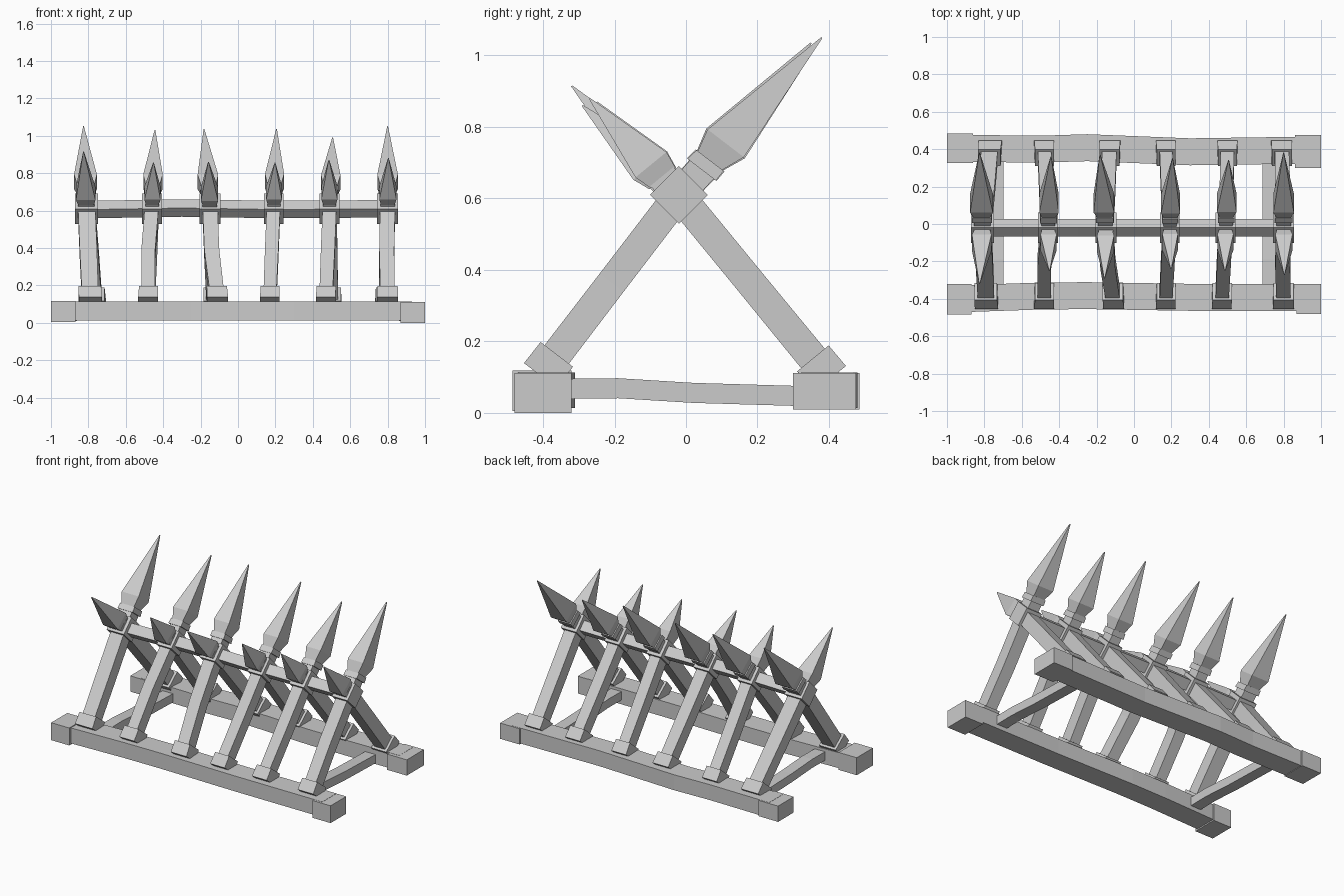
import bpy, bmesh
from mathutils import Vector

cube = bpy.data.objects.get("Cube")
if cube:
    bpy.data.objects.remove(cube, do_unlink=True)

GREY = (0.6, 0.6, 0.6, 1)
mat = bpy.data.materials.new("plain grey")
mat.use_nodes = True
mat.diffuse_color = GREY
mat.node_tree.nodes["Principled BSDF"].inputs["Base Color"].default_value = GREY

X, Y, Z = Vector((1, 0, 0)), Vector((0, 1, 0)), Vector((0, 0, 1))


def loft(name, sections, u, v):
    """Square-sectioned timber through (centre, half width, half depth) sections."""
    bm = bmesh.new()
    rings = []
    for c, a, b in sections:
        rings.append([bm.verts.new(Vector(c) + u * a * i + v * b * j)
                      for i, j in ((-1, -1), (1, -1), (1, 1), (-1, 1))])
    for lo, hi in zip(rings, rings[1:]):
        for k in range(4):
            n = (k + 1) % 4
            bm.faces.new((lo[k], lo[n], hi[n], hi[k]))
    bm.faces.new(rings[0])
    bm.faces.new(rings[-1])
    bmesh.ops.recalc_face_normals(bm, faces=bm.faces)
    mesh = bpy.data.meshes.new(name)
    bm.to_mesh(mesh)
    bm.free()
    mesh.materials.append(mat)
    obj = bpy.data.objects.new(name, mesh)
    bpy.context.collection.objects.link(obj)


def block(name, x0, x1, y0, y1, z0, z1):
    c = ((y0 + y1) / 2, (z0 + z1) / 2)
    loft(name, [((x, *c), (y1 - y0) / 2, (z1 - z0) / 2) for x in (x0, x1)], Y, Z)


# Slightly bowed base beams
for name, ys in (("front_base_beam", (-0.4, -0.385, -0.383, -0.392, -0.393)),
                 ("back_base_beam", (0.405, 0.4, 0.408, 0.386, 0.395))):
    loft(name, [((x, y, 0.063), 0.072, 0.05)
                for x, y in zip((-0.93, -0.5, -0.25, 0.3, 0.93), ys)], Y, Z)

# Heavier beam ends
block("front_right_beam_end", -1, -0.87, -0.485, -0.32, 0.005, 0.118)
block("front_left_beam_end", 0.87, 1, -0.48, -0.32, 0, 0.112)
block("back_right_beam_end", -1, -0.86, 0.325, 0.485, 0.01, 0.112)
block("back_left_beam_end", 0.86, 1, 0.3, 0.475, 0.01, 0.112)

# Cross ties between the base beams
for name, x in (("right_cross_tie", -0.735), ("left_cross_tie", 0.725)):
    loft(name, [((x, y, z), 0.037, 0.028) for y, z in
                ((-0.36, 0.067), (-0.19, 0.069), (0.02, 0.056), (0.36, 0.046))], X, Z)

# Ridge rail set on edge
U, V = (Y + Z).normalized(), (Z - Y).normalized()
RIDGE = Vector((0, -0.02, 0.61))
loft("ridge_rail", [(RIDGE + X * x + Z * dz, 0.033, 0.033) for x, dz in
                    ((-0.83, -0.005), (-0.3, 0.004), (0.19, -0.004), (0.83, 0))], U, V)


def stake(name, foot, mid_shift, x, tip, w, spear):
    """Leaning leg with a foot collar, ending in a spear head or a plain point."""
    foot, tip = Vector(foot), Vector(tip)
    top = RIDGE + X * x
    along = (top - foot).normalized()
    v = along.cross(X).normalized()
    mid = (foot + top) / 2 + X * mid_shift
    head = (tip - top).normalized()
    neck = top + head * (0.11 if spear else 0.07)
    loft(name + "_leg", [(foot, w * 0.95, 0.043), (mid, w, 0.042), (top, w, 0.042),
                         (neck, w * 0.95, 0.042)], X, v)
    loft(name + "_foot_collar", [(foot - along * 0.02, w + 0.016, 0.058),
                                 (foot + along * 0.055, w + 0.014, 0.057)], X, v)
    if spear:
        loft(name + "_neck_collar", [(top + head * 0.095, w + 0.008, 0.05),
                                     (top + head * 0.13, w + 0.006, 0.048)], X, v)
        loft(name + "_spear_head", [(top + head * 0.12, w * 0.9, 0.04),
                                    (top + head * 0.195, w + 0.015, 0.064),
                                    (tip, 0.002, 0.002)], X, v)
    else:
        loft(name + "_point", [(top + head * 0.065, w * 0.9, 0.045),
                               (top + head * 0.115, w + 0.006, 0.056),
                               (tip, 0.002, 0.002)], X, v)


# Six crossed pairs: ridge x, front foot x, back foot x, bend, tall tip y z, short tip y z, width
PAIRS = ((-0.81, -0.79, -0.77, 0.0, 0.38, 1.05, -0.32, 0.915, 0.046),
         (-0.46, -0.48, -0.48, -0.01, 0.36, 1.03, -0.25, 0.855, 0.037),
         (-0.15, -0.11, -0.13, -0.01, 0.37, 1.035, -0.29, 0.86, 0.04),
         (0.19, 0.17, 0.17, 0.0, 0.35, 1.035, -0.24, 0.855, 0.036),
         (0.49, 0.47, 0.5, 0.0, 0.34, 0.99, -0.25, 0.87, 0.037),
         (0.8, 0.8, 0.79, -0.005, 0.38, 1.05, -0.27, 0.88, 0.04))
for i, (x, xf, xb, bend, ty, tz, sy, sz, w) in enumerate(PAIRS, 1):
    lean = (x - xf) * 0.8
    stake(f"tall_stake_{i}", (xf, -0.395, 0.12), bend, x, (x + lean, ty, tz), w, True)
    stake(f"short_stake_{i}", (xb, 0.39, 0.11), 0, x, (x + (x - xb) * 0.4, sy, sz), w, False)
    # Joint block where the pair crosses the rail
    c = RIDGE + X * x
    loft(f"ridge_joint_{i}", [(c - X * (w + 0.016), 0.057, 0.057),
                              (c + X * (w + 0.016), 0.057, 0.057)], U, V)
